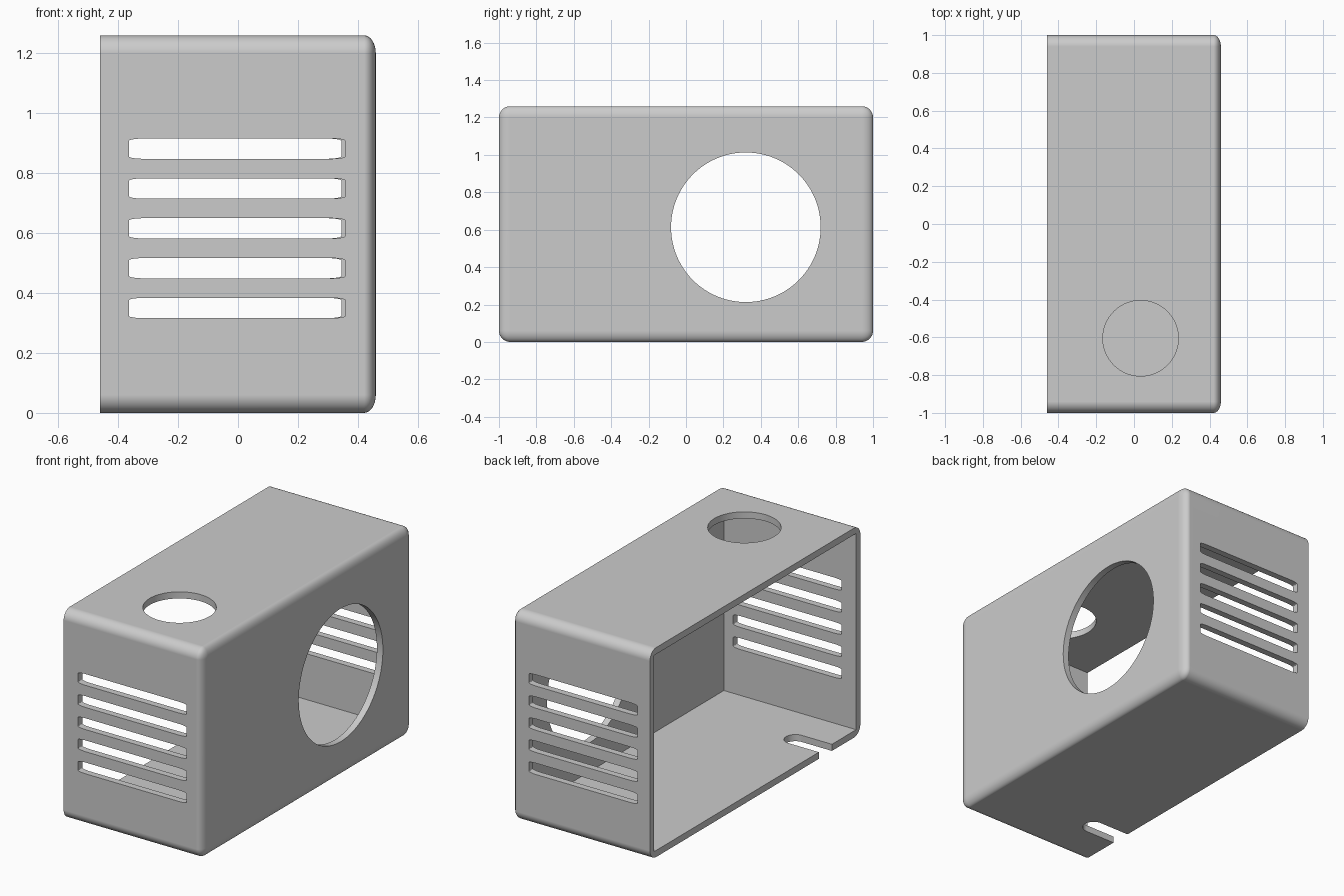
import bpy, bmesh
from math import pi, cos, sin
from mathutils import Matrix, Vector

default = bpy.data.objects.get("Cube")
if default:
    bpy.data.objects.remove(default, do_unlink=True)

HX, HY, H, WALL = 0.46, 1.0, 1.26, 0.04

grey = bpy.data.materials.new("plain grey")
grey.use_nodes = True
colour = (0.6, 0.6, 0.6, 1)
grey.diffuse_color = colour
grey.node_tree.nodes["Principled BSDF"].inputs["Base Color"].default_value = colour


def make_object(name, bm):
    bmesh.ops.recalc_face_normals(bm, faces=bm.faces)
    mesh = bpy.data.meshes.new(name)
    bm.to_mesh(mesh)
    bm.free()
    mesh.materials.append(grey)
    obj = bpy.data.objects.new(name, mesh)
    bpy.context.collection.objects.link(obj)
    return obj


def box(x0, x1, y0, y1, z0, z1):
    bm = bmesh.new()
    size = Matrix.Diagonal((x1 - x0, y1 - y0, z1 - z0, 1))
    centre = Vector((x0 + x1, y0 + y1, z0 + z1)) / 2
    bmesh.ops.create_cube(bm, size=1, matrix=Matrix.Translation(centre) @ size)
    return bm


def prism(points, depth):
    """Extrude a closed 3D outline along a vector."""
    bm = bmesh.new()
    face = bm.faces.new([bm.verts.new(p) for p in points])
    out = bmesh.ops.extrude_face_region(bm, geom=[face])
    verts = [v for v in out["geom"] if isinstance(v, bmesh.types.BMVert)]
    bmesh.ops.translate(bm, verts=verts, vec=depth)
    return bm


def rounded(cx, cy, w, h, rx, ry, steps=8):
    """Rectangle outline with elliptical corners."""
    pts = []
    for q, (sx, sy) in enumerate(((1, 1), (-1, 1), (-1, -1), (1, -1))):
        for i in range(steps + 1):
            a = (q + i / steps) * pi / 2
            pts.append((cx + sx * (w / 2 - rx) + rx * cos(a),
                        cy + sy * (h / 2 - ry) + ry * sin(a)))
    return pts


def circle(cx, cy, r, n=96):
    return [(cx + r * cos(2 * pi * i / n), cy + r * sin(2 * pi * i / n)) for i in range(n)]


# Outer shell: rounded everywhere except around the open side, rounding squashed in x
SQUASH = 0.65
bm = box(-HX / SQUASH, HX / SQUASH, -HY, HY, 0, H)
edges = [e for e in bm.edges if any(v.co.x > 0 for v in e.verts)]
bmesh.ops.bevel(bm, geom=edges, offset=0.06, segments=8, profile=0.5, affect='EDGES')
bmesh.ops.scale(bm, verts=bm.verts, vec=(SQUASH, 1, 1))
shell = make_object("enclosure_shell", bm)

# Cutters: cavity, side opening, top opening, floor notch, vents on both ends
cutters = [
    ("cavity_cutter", box(-1, HX - WALL, -HY + WALL, HY - WALL, WALL, H - WALL)),
    ("side_opening_cutter",
     prism([(0.3, y, z) for y, z in circle(0.32, 0.613, 0.4)], (0.3, 0, 0))),
    ("top_opening_cutter",
     prism([(x, y, H - 0.1) for x, y in circle(0.035, -0.605, 0.2)], (0, 0, 0.2))),
]
arc = [(-0.26 + 0.062 * cos(a), -0.668 + 0.062 * sin(a), -0.1)
       for a in [pi * (i / 24 - 0.5) for i in range(25)]]
notch = [(-0.7, arc[0][1], -0.1)] + arc + [(-0.7, arc[-1][1], -0.1)]
cutters.append(("floor_notch_cutter", prism(notch, (0, 0, 0.2))))
for end, y, cx in (("front", -1.1, -0.003), ("back", 0.9, -0.016)):
    for i in range(5):
        outline = rounded(cx, 0.35 + 0.133 * i, 0.722, 0.068, 0.055, 0.008)
        cutters.append((f"{end}_vent_cutter_{i + 1}",
                        prism([(x, y, z) for x, z in outline], (0, 0.2, 0))))

bpy.context.view_layer.objects.active = shell
shell.select_set(True)
for name, bm in cutters:
    cutter = make_object(name, bm)
    cutter.hide_render = True
    mod = shell.modifiers.new(name, 'BOOLEAN')
    mod.operation, mod.solver, mod.object = 'DIFFERENCE', 'EXACT', cutter
    bpy.ops.object.modifier_apply(modifier=mod.name)
    bpy.data.objects.remove(cutter, do_unlink=True)

# Smooth rounding with crisp cut edges and flat walls
bpy.ops.object.shade_smooth_by_angle(angle=pi / 6)
weighted = shell.modifiers.new("flat_walls", 'WEIGHTED_NORMAL')
weighted.keep_sharp = True
